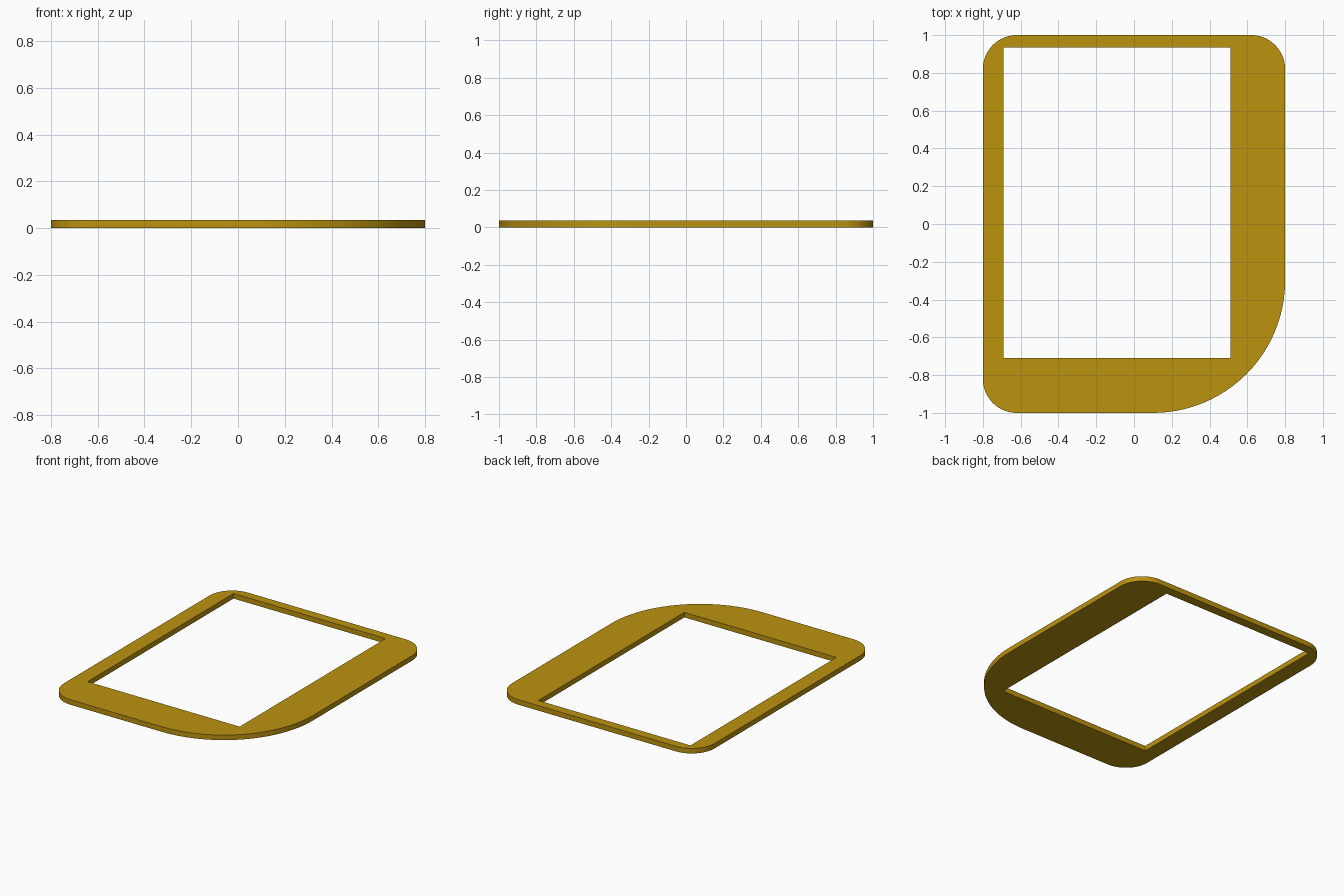
import bpy, bmesh
from math import sin, cos, radians

if "Cube" in bpy.data.objects:
    bpy.data.objects.remove(bpy.data.objects["Cube"])

THICK = 0.036
HALF_X, HALF_Y = 0.8, 1.0
STEPS = 24


def arc(sx, sy, radius, start):
    """Quarter-circle corner of the outer outline."""
    cx, cy = sx * (HALF_X - radius), sy * (HALF_Y - radius)
    angles = [radians(start + 90 * i / STEPS) for i in range(STEPS + 1)]
    return [(cx + radius * cos(a), cy + radius * sin(a)) for a in angles]


def add_loop(bm, points):
    verts = [bm.verts.new((x, y, 0)) for x, y in points]
    return [bm.edges.new((v, verts[(i + 1) % len(verts)])) for i, v in enumerate(verts)]


# outer outline: three small corners and one large sweeping corner
outer = (arc(1, 1, 0.18, 0) + arc(-1, 1, 0.18, 90)
         + arc(-1, -1, 0.18, 180) + arc(1, -1, 0.7, 270))
# off-centre rectangular opening
inner = [(-0.69, -0.71), (0.51, -0.71), (0.51, 0.935), (-0.69, 0.935)]

# flat frame plate, filled between both outlines and extruded up
bm = bmesh.new()
edges = add_loop(bm, outer) + add_loop(bm, inner)
bmesh.ops.triangle_fill(bm, use_beauty=True, edges=edges, normal=(0, 0, 1))
top = bmesh.ops.extrude_face_region(bm, geom=bm.faces[:], use_keep_orig=True)
bmesh.ops.translate(bm, vec=(0, 0, THICK),
                    verts=[g for g in top["geom"] if isinstance(g, bmesh.types.BMVert)])
bmesh.ops.recalc_face_normals(bm, faces=bm.faces[:])
mesh = bpy.data.meshes.new("frame_plate")
bm.to_mesh(mesh)
bm.free()

frame = bpy.data.objects.new("frame_plate", mesh)
bpy.context.collection.objects.link(frame)
bpy.context.view_layer.objects.active = frame
frame.select_set(True)
bpy.ops.object.shade_smooth_by_angle(angle=radians(30))

# golden finish
gold = bpy.data.materials.new("gold")
gold.diffuse_color = (0.5, 0.29, 0.005, 1)
gold.use_nodes = True
gold.node_tree.nodes["Principled BSDF"].inputs["Base Color"].default_value = gold.diffuse_color
mesh.materials.append(gold)
